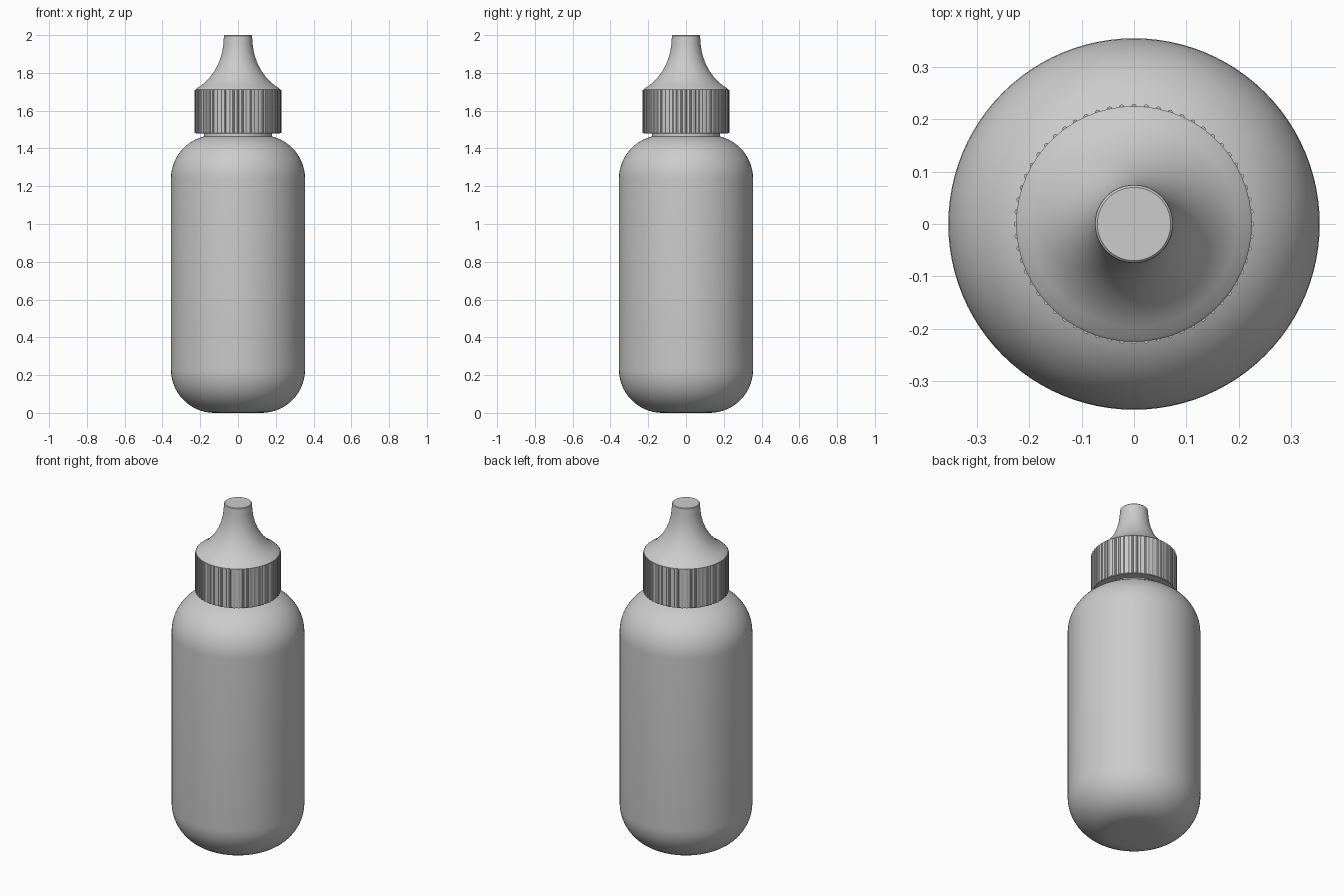
import bpy, bmesh, math
from math import sin, cos, pi

if "Cube" in bpy.data.objects:
    bpy.data.objects.remove(bpy.data.objects["Cube"])

SEG = 96


def finish(bm, name, angle=35):
    bmesh.ops.recalc_face_normals(bm, faces=bm.faces)
    mesh = bpy.data.meshes.new(name)
    bm.to_mesh(mesh)
    bm.free()
    ob = bpy.data.objects.new(name, mesh)
    bpy.context.collection.objects.link(ob)
    bpy.ops.object.select_all(action='DESELECT')
    ob.select_set(True)
    bpy.context.view_layer.objects.active = ob
    bpy.ops.object.shade_smooth_by_angle(angle=math.radians(angle))
    return ob


def lathe(name, profile):
    """Revolve (radius, z) points around z, closing both ends."""
    bm = bmesh.new()
    rings = [[bm.verts.new((r * cos(2 * pi * i / SEG), r * sin(2 * pi * i / SEG), z))
              for i in range(SEG)] for r, z in profile]
    for a, b in zip(rings, rings[1:]):
        for i in range(SEG):
            j = (i + 1) % SEG
            bm.faces.new((a[i], a[j], b[j], b[i]))
    bm.faces.new(rings[0])
    bm.faces.new(rings[-1])
    return finish(bm, name)


def arc(cx, cz, r, a0, a1, n):
    angles = [math.radians(a0 + (a1 - a0) * i / n) for i in range(n + 1)]
    return [(cx + r * cos(a), cz + r * sin(a)) for a in angles]


# Bottle with rounded base and shoulders, and a short neck
lathe("bottle_body", arc(0.125, 0.23, 0.23, -90, 0, 14)
      + arc(0.125, 1.24, 0.23, 0, 76, 12) + [(0.18, 1.475), (0.18, 1.5)])

# Cap collar
lathe("cap_collar", [(0.222, 1.48), (0.225, 1.483), (0.225, 1.712), (0.222, 1.715)])

# Flared nozzle with a softened tip
lathe("nozzle", [(0.225, 1.712), (0.219, 1.718), (0.197, 1.732), (0.172, 1.752),
                 (0.148, 1.778), (0.126, 1.808), (0.107, 1.842), (0.092, 1.88),
                 (0.082, 1.92), (0.077, 1.955), (0.075, 1.99), (0.074, 1.996), (0.07, 2.0)])

# Grip ribs around the collar
RIBS = 60
bm = bmesh.new()
for k in range(RIBS):
    a = 2 * pi * k / RIBS
    made = bmesh.ops.create_cone(bm, cap_ends=True, segments=10, radius1=0.005,
                                 radius2=0.005, depth=0.228)
    bmesh.ops.translate(bm, verts=made["verts"],
                        vec=(0.2245 * cos(a), 0.2245 * sin(a), 1.596))
finish(bm, "grip_ribs", 50)
